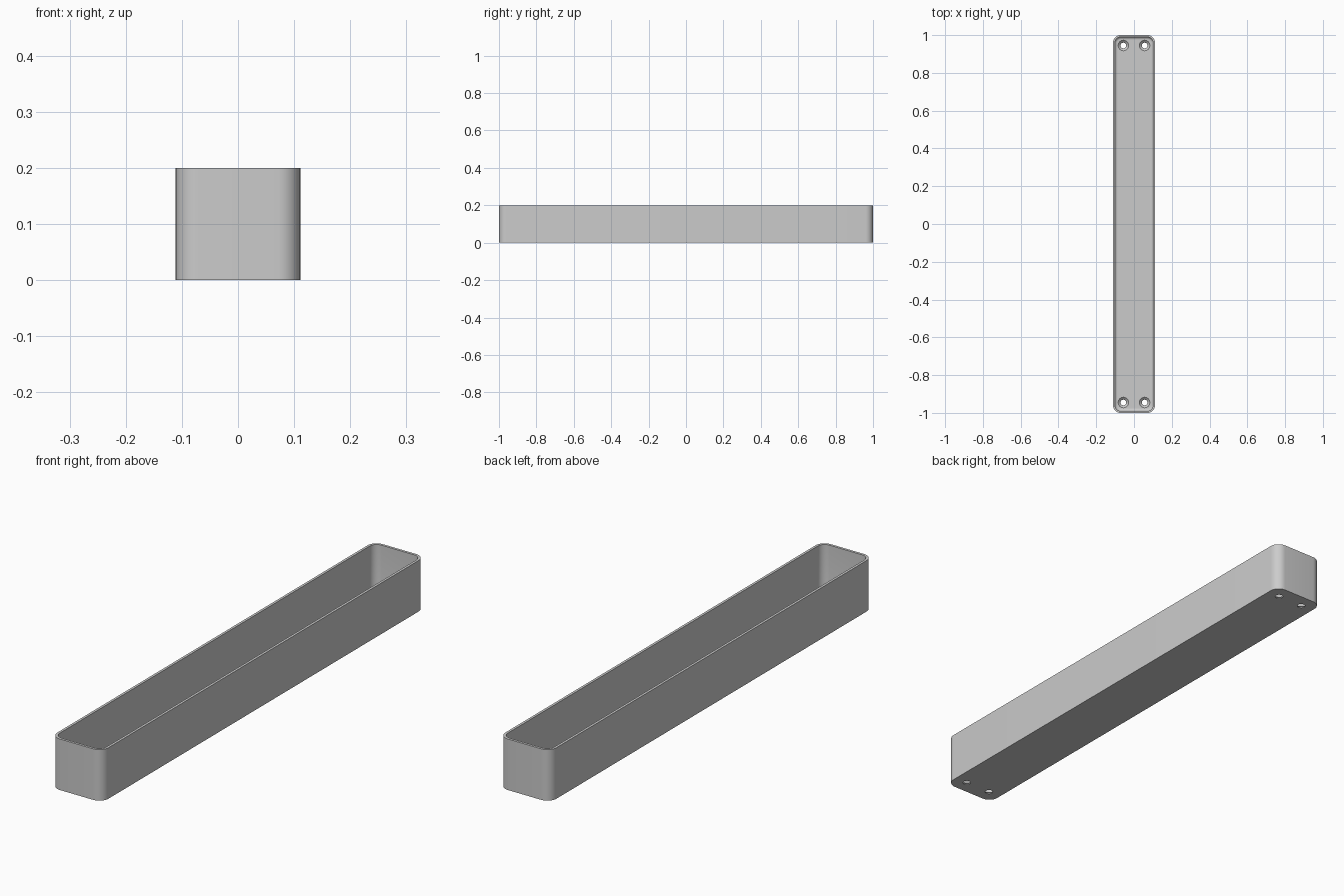
import bpy
import bmesh
from math import cos, sin, pi

if "Cube" in bpy.data.objects:
    bpy.data.objects.remove(bpy.data.objects["Cube"], do_unlink=True)

HALF_X, HALF_Y, HEIGHT = 0.111, 1.0, 0.2
CORNER, WALL, FLOOR, FILLET = 0.04, 0.01, 0.015, 0.014
STEPS = 10

grey = bpy.data.materials.new("plain_grey")
grey.use_nodes = True
colour = (0.6, 0.6, 0.6, 1)
grey.diffuse_color = colour
grey.node_tree.nodes["Principled BSDF"].inputs["Base Color"].default_value = colour


def rounded_ring(bm, inset, z):
    """Rounded rectangle, inset from the outer wall."""
    r = CORNER - inset
    cx, cy = HALF_X - CORNER, HALF_Y - CORNER
    ring = []
    for q, (sx, sy) in enumerate([(1, 1), (-1, 1), (-1, -1), (1, -1)]):
        for i in range(STEPS + 1):
            a = (q + i / STEPS) * pi / 2
            ring.append(bm.verts.new((sx * cx + r * cos(a), sy * cy + r * sin(a), z)))
    return ring


def loft(name, profile):
    """Skin rings given as (inset, height) pairs and cap both ends."""
    bm = bmesh.new()
    rings = [rounded_ring(bm, *p) for p in profile]
    for low, high in zip(rings, rings[1:]):
        for i in range(len(low)):
            j = (i + 1) % len(low)
            bm.faces.new((low[i], low[j], high[j], high[i]))
    bm.faces.new(rings[0][::-1])
    bm.faces.new(rings[-1])
    bmesh.ops.recalc_face_normals(bm, faces=bm.faces[:])
    mesh = bpy.data.meshes.new(name)
    bm.to_mesh(mesh)
    bm.free()
    obj = bpy.data.objects.new(name, mesh)
    bpy.context.collection.objects.link(obj)
    mesh.materials.append(grey)
    return obj


# Tray: outer wall, rim, inner wall, then a fillet down to the floor
fillet = [(WALL + FILLET * (1 - cos(a)), FLOOR + FILLET * (1 - sin(a)))
          for a in (i * pi / 12 for i in range(7))]
tray = loft("tray", [(0, 0), (0, HEIGHT), (WALL, HEIGHT)] + fillet)

# Countersunk screw holes, one pair at each end
bm = bmesh.new()
for x in (-0.056, 0.056):
    for y in (-0.945, 0.945):
        rings = []
        for r, z in ((0.015, -0.01), (0.015, 0.003), (0.028, FLOOR), (0.028, FLOOR + 0.01)):
            rings.append([bm.verts.new((x + r * cos(k * pi / 16), y + r * sin(k * pi / 16), z))
                          for k in range(32)])
        for low, high in zip(rings, rings[1:]):
            for i in range(32):
                j = (i + 1) % 32
                bm.faces.new((low[i], low[j], high[j], high[i]))
        bm.faces.new(rings[0][::-1])
        bm.faces.new(rings[-1])
mesh = bpy.data.meshes.new("screw_hole_cutter")
bm.to_mesh(mesh)
bm.free()
mesh.materials.append(grey)
cutter = bpy.data.objects.new("screw_hole_cutter", mesh)
bpy.context.collection.objects.link(cutter)
cutter.hide_render = True

bpy.ops.object.select_all(action="DESELECT")
tray.select_set(True)
bpy.context.view_layer.objects.active = tray
cut = tray.modifiers.new("screw_holes", "BOOLEAN")
cut.operation = "DIFFERENCE"
cut.solver = "EXACT"
cut.object = cutter
bpy.ops.object.modifier_apply(modifier=cut.name)
bpy.data.objects.remove(cutter, do_unlink=True)
bpy.ops.object.shade_smooth_by_angle(angle=pi / 6)
